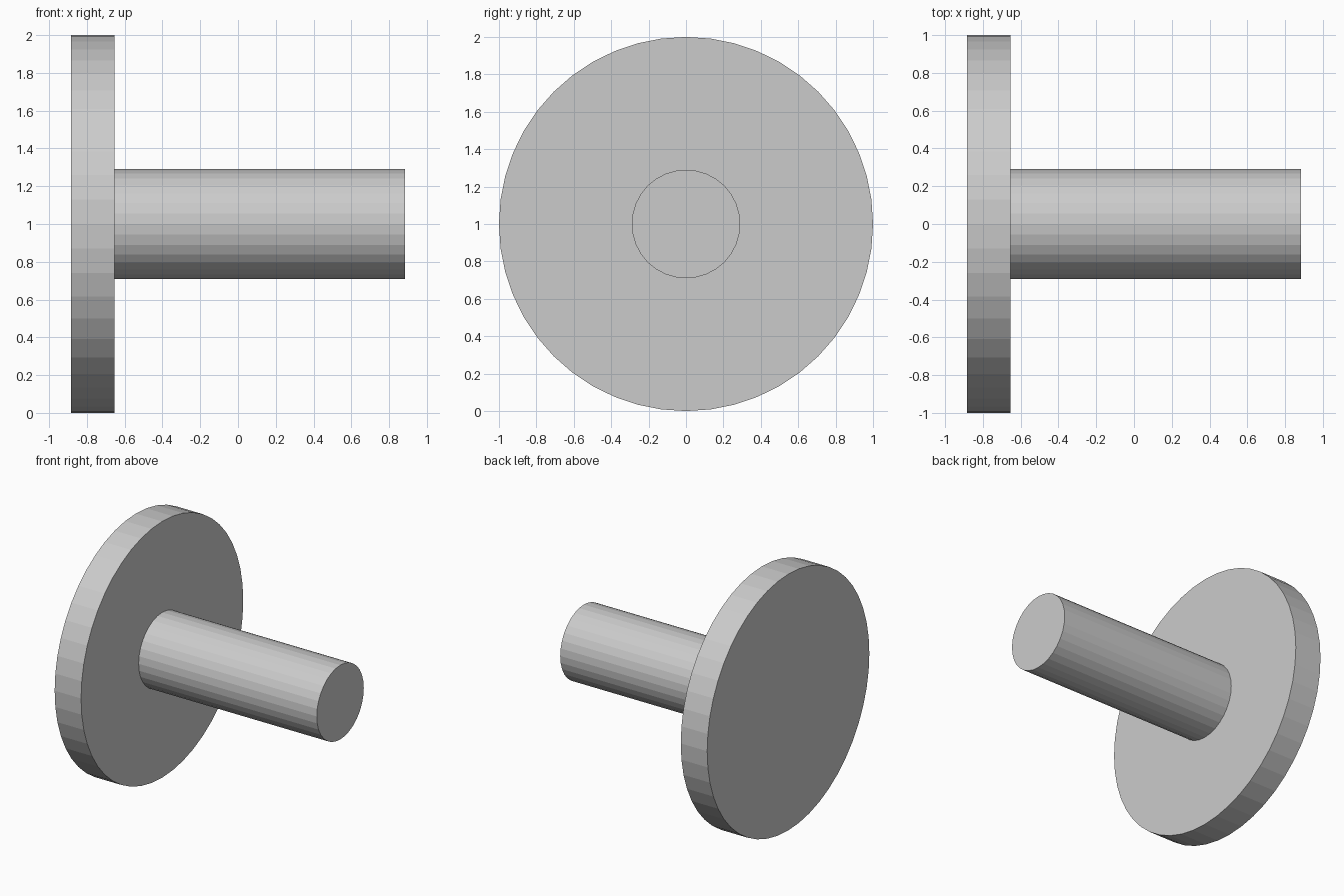
import bpy
import math

if "Cube" in bpy.data.objects:
    bpy.data.objects.remove(bpy.data.objects["Cube"])


def x_cylinder(name, x0, x1, radius, sides):
    """Flat-shaded cylinder lying along x, centred at z = 1."""
    bpy.ops.mesh.primitive_cylinder_add(
        vertices=sides, radius=radius, depth=x1 - x0,
        location=((x0 + x1) / 2, 0, 1), rotation=(0, math.pi / 2, 0))
    obj = bpy.context.object
    obj.name = name
    bpy.ops.object.transform_apply(location=False, rotation=True, scale=False)
    return obj


# Wide round flange
x_cylinder("flange_disc", -0.883, -0.655, 1.0, 48)

# Shaft standing off the flange
x_cylinder("shaft", -0.655, 0.883, 0.29, 32)
